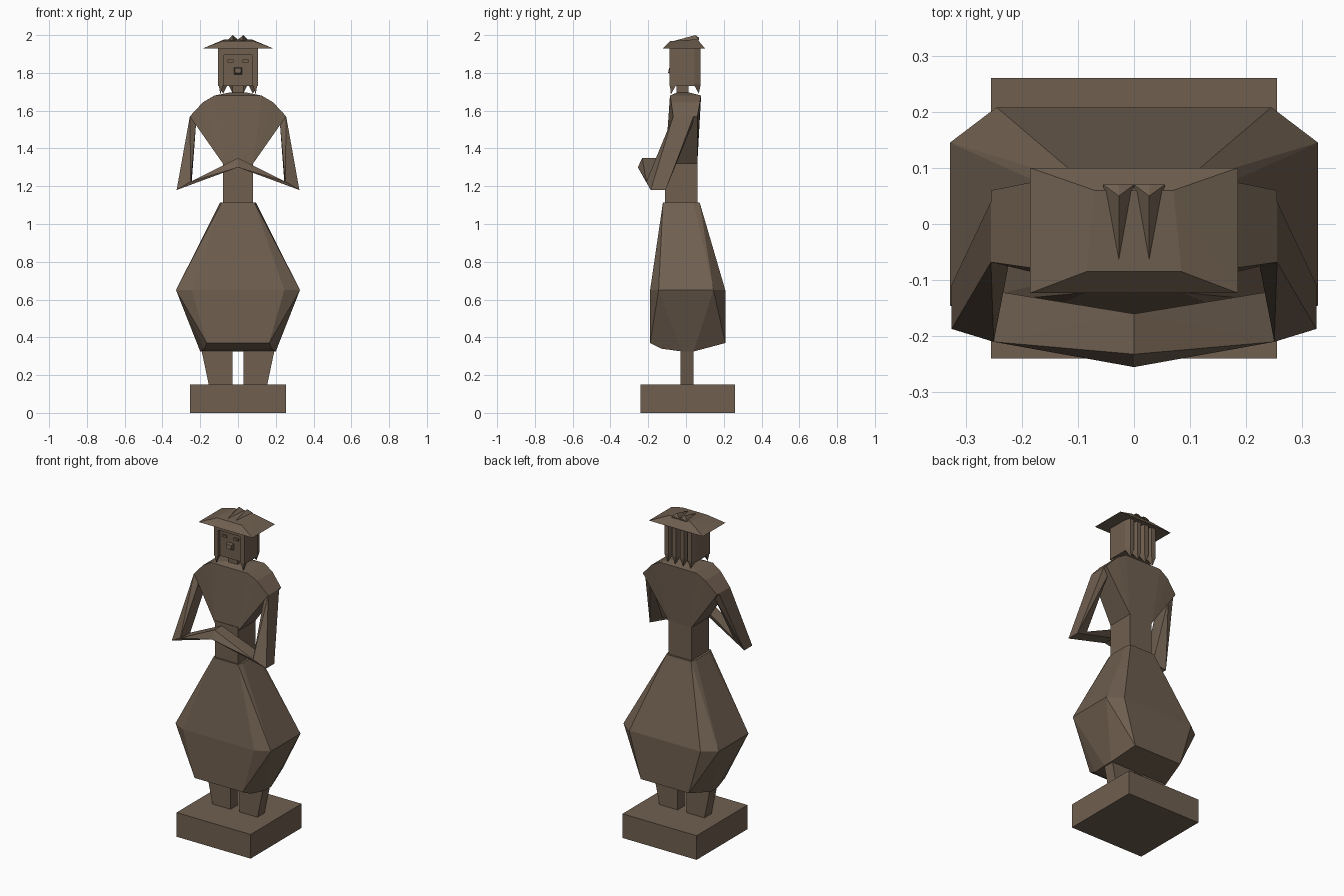
import bpy, bmesh, math

wood = bpy.data.materials.new("brown_wood")
wood.diffuse_color = (0.16, 0.115, 0.08, 1)


def hull(name, pts, mirror=False):
    """Flat-faced convex solid; mirror=True adds each point's x-mirrored twin."""
    if mirror:
        pts = pts + [(-x, y, z) for x, y, z in pts if abs(x) > 1e-5]
    bm = bmesh.new()
    for p in pts:
        bm.verts.new(p)
    res = bmesh.ops.convex_hull(bm, input=bm.verts[:])
    junk = {v for v in res["geom_interior"] + res["geom_unused"]
            if isinstance(v, bmesh.types.BMVert) and v.is_valid}
    if junk:
        bmesh.ops.delete(bm, geom=list(junk), context='VERTS')
    bmesh.ops.dissolve_limit(bm, angle_limit=math.radians(1), verts=bm.verts[:], edges=bm.edges[:])
    bmesh.ops.recalc_face_normals(bm, faces=bm.faces[:])
    me = bpy.data.meshes.new(name)
    bm.to_mesh(me)
    bm.free()
    me.materials.append(wood)
    ob = bpy.data.objects.new(name, me)
    bpy.context.collection.objects.link(ob)
    return ob


def pair(name, pts):
    """Right part plus its mirrored left twin."""
    hull(name + "_right", pts)
    hull(name + "_left", [(-x, y, z) for x, y, z in pts])


def block(x0, x1, y0, y1, z0, z1):
    return [(x, y, z) for x in (x0, x1) for y in (y0, y1) for z in (z0, z1)]


def ring(z, xf, yf, xs, ys0, ys1, yb):
    """Right half of an eight-sided skirt section."""
    return [(xf, yf, z), (xs, ys0, z), (xs, ys1, z), (xf, yb, z)]


# Plinth and legs
hull("plinth", block(-0.255, 0.255, -0.24, 0.26, 0, 0.15))
pair("leg", [(x, y, z) for y in (-0.03, 0.04)
             for x, z in ((0.03, 0.15), (0.155, 0.15), (0.195, 0.34), (0.03, 0.34))])

# Faceted skirt
hull("skirt", ring(1.115, 0.085, -0.122, 0.095, -0.09, 0.04, 0.072)
     + ring(0.65, 0.245, -0.19, 0.328, -0.145, 0.145, 0.208)
     + [(0.165, -0.19, 0.37), (0.178, -0.13, 0.34), (0.2, -0.02, 0.325),
        (0.2, 0.04, 0.325), (0.165, 0.208, 0.37)], mirror=True)

# Waist, torso, neck
hull("waist", block(-0.08, 0.08, -0.112, 0.06, 1.1, 1.34))
hull("torso", [(0.08, -0.11, 1.32), (0.08, 0.06, 1.32),
               (0.255, -0.068, 1.57), (0.255, 0.06, 1.57),
               (0.185, -0.078, 1.645), (0.185, 0.074, 1.645),
               (0.125, -0.085, 1.68), (0.125, 0.08, 1.68),
               (0.05, -0.05, 1.695), (0.05, 0.02, 1.695)], mirror=True)
hull("neck", block(-0.03, 0.03, -0.05, 0.012, 1.68, 1.75))

# Arms bent at the elbow, hands meeting in front
shoulder = [(0.255, -0.068, 1.57), (0.255, 0.04, 1.57), (0.222, -0.065, 1.53), (0.222, 0.035, 1.53)]
elbow = [(0.325, -0.187, 1.18), (0.325, -0.108, 1.18), (0.25, -0.21, 1.225), (0.245, -0.12, 1.225)]
hand = [(0, -0.232, 1.35), (0, -0.16, 1.35), (0, -0.255, 1.30), (0, -0.18, 1.30)]
pair("upper_arm", shoulder + elbow)
pair("forearm", elbow + hand)

# Head with recessed face, framing hair and features
hull("head", block(-0.1, 0.1, -0.07, 0.045, 1.73, 1.94))
hull("fringe", block(-0.1, 0.1, -0.087, -0.05, 1.895, 1.94))
pair("side_hair", block(0.075, 0.105, -0.087, 0.045, 1.73, 1.94))
pair("side_lock", [(0.075, -0.087, 1.75), (0.105, -0.087, 1.75), (0.075, -0.045, 1.75),
                   (0.105, -0.045, 1.75), (0.093, -0.08, 1.685)])
hull("nose", [(-0.022, -0.065, 1.79), (0.022, -0.065, 1.79), (-0.022, -0.065, 1.83),
              (0.022, -0.065, 1.83), (-0.014, -0.095, 1.80), (0.014, -0.095, 1.80),
              (-0.018, -0.09, 1.825), (0.018, -0.09, 1.825)])
pair("eye", block(0.025, 0.055, -0.078, -0.06, 1.855, 1.87))

# Back hair: ridged vertical locks with pointed tips
for i, x in enumerate((-0.079, -0.027, 0.027, 0.079)):
    hull(f"back_lock_{i + 1}",
         [(x + dx, y, z) for z in (1.74, 1.95)
          for dx, y in ((-0.026, 0.04), (0.026, 0.04), (-0.014, 0.078), (0.014, 0.078))]
         + [(x, 0.068, 1.69)])

# Flared hat with two ridges on the crown
hull("hat", [(0.185, -0.123, 1.93), (0.185, 0.1, 1.93),
             (0.085, -0.085, 1.968), (0.07, 0.06, 1.978)], mirror=True)
pair("hat_ridge", [(0.027, -0.08, 1.965), (0, 0.07, 1.975), (0.055, 0.07, 1.975),
                   (0.027, 0.05, 2.0), (0.027, 0.07, 1.985), (0.027, 0.05, 1.96)])
